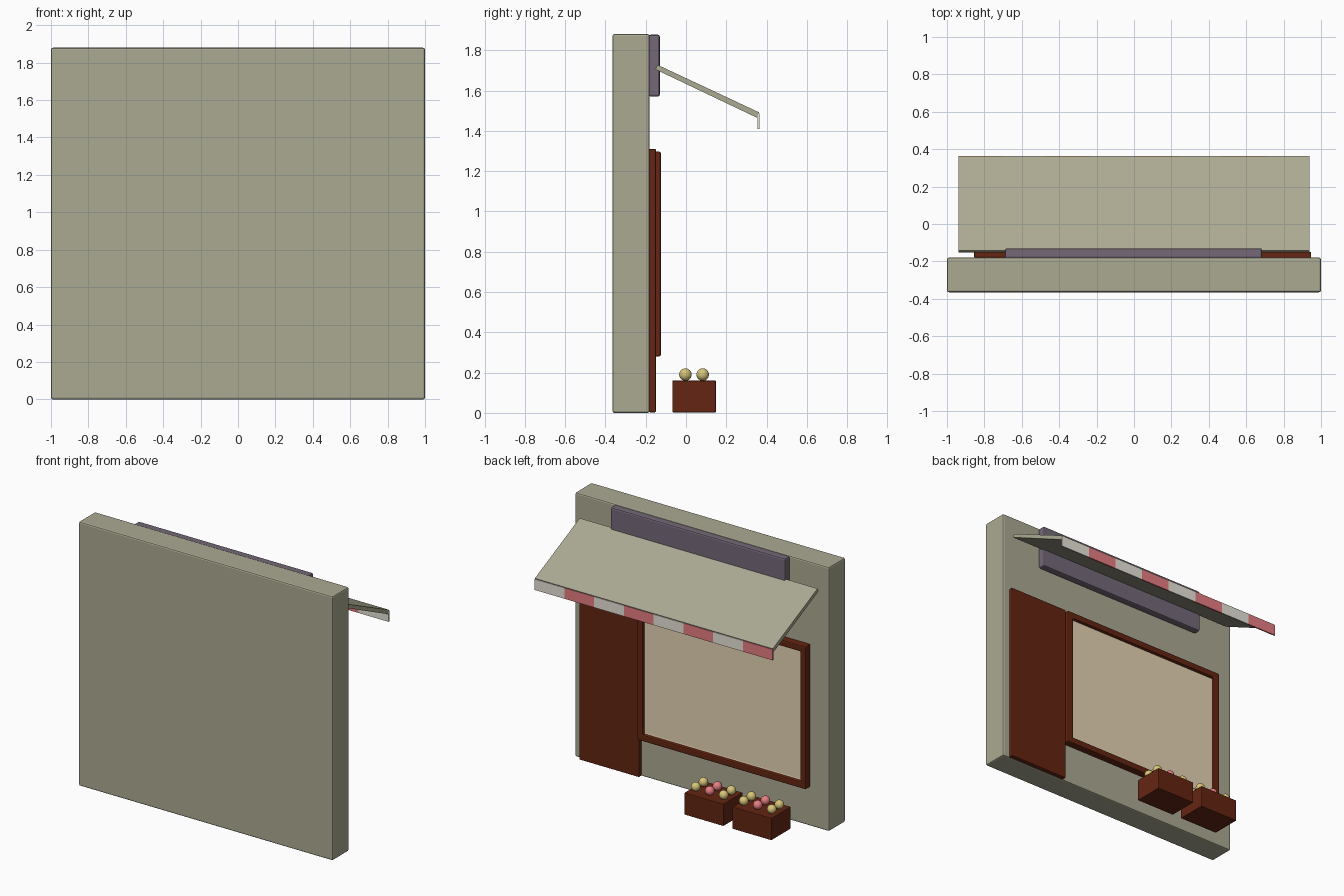
import bpy
import bmesh
import math
from mathutils import Vector

if "Cube" in bpy.data.objects:
    bpy.data.objects.remove(bpy.data.objects["Cube"])


def material(name, rgb):
    m = bpy.data.materials.new(name)
    m.use_nodes = True
    m.diffuse_color = (*rgb, 1)
    m.node_tree.nodes["Principled BSDF"].inputs["Base Color"].default_value = (*rgb, 1)
    return m


STONE = material("warm grey plaster", (0.41, 0.40, 0.29))
WOOD = material("dark red wood", (0.127, 0.0185, 0.006))
PLUM = material("plum grey", (0.175, 0.138, 0.185))
PANE = material("cream pane", (0.79, 0.66, 0.45))
RED = material("soft red", (0.85, 0.22, 0.24))
WHITE = material("off white", (0.84, 0.82, 0.73))
YELLOW = material("pale yellow", (0.68, 0.56, 0.19))


def finish(name, bm, mats, bevel=0.0):
    bmesh.ops.recalc_face_normals(bm, faces=bm.faces)
    me = bpy.data.meshes.new(name)
    bm.to_mesh(me)
    bm.free()
    for m in mats:
        me.materials.append(m)
    ob = bpy.data.objects.new(name, me)
    bpy.context.collection.objects.link(ob)
    if bevel:
        mod = ob.modifiers.new("soft edges", "BEVEL")
        mod.width = bevel
        mod.segments = 2
    return ob


def box_bm(lo, hi):
    lo, hi = Vector(lo), Vector(hi)
    bm = bmesh.new()
    bmesh.ops.create_cube(bm, size=1)
    bmesh.ops.scale(bm, vec=hi - lo, verts=bm.verts)
    bmesh.ops.translate(bm, vec=(lo + hi) / 2, verts=bm.verts)
    return bm


def box(name, lo, hi, mat, bevel=0.0):
    return finish(name, box_bm(lo, hi), [mat], bevel)


# Wall, sign board and door
box("wall", (-1, -0.365, 0), (1, -0.18, 1.88), STONE, 0.01)
box("sign_board", (-0.69, -0.185, 1.57), (0.685, -0.13, 1.877), PLUM, 0.01)
box("door", (0.475, -0.185, 0.003), (0.947, -0.149, 1.31), WOOD, 0.006)

# Window: a block whose outward face is inset and pushed back to form the pane
bm = box_bm((-0.855, -0.182, 0.28), (0.475, -0.125, 1.297))
bm.faces.ensure_lookup_table()
front = max(bm.faces, key=lambda f: f.calc_center_median().y)
bmesh.ops.inset_region(bm, faces=[front], thickness=0.046, use_even_offset=True)
step = bmesh.ops.extrude_discrete_faces(bm, faces=[front])["faces"][0]
bmesh.ops.translate(bm, vec=(0, -0.022, 0), verts=step.verts)
step.material_index = 1
finish("window", bm, [WOOD, PANE], 0.008)

# Awning sheet: sloping profile swept along x
HALF = 0.937
bm = bmesh.new()
profile = [(-0.152, 1.705), (-0.142, 1.728), (0.362, 1.492), (0.352, 1.465)]
sheet = bm.faces.new([bm.verts.new((-HALF, y, z)) for y, z in profile])
swept = bmesh.ops.extrude_face_region(bm, geom=[sheet])["geom"]
bmesh.ops.translate(bm, vec=(2 * HALF, 0, 0),
                    verts=[g for g in swept if isinstance(g, bmesh.types.BMVert)])
finish("awning", bm, [STONE])

# Striped valance hanging from the awning edge
STRIPES = 8
width = 2 * HALF / STRIPES
for i in range(STRIPES):
    x = HALF - i * width
    box(f"valance_stripe_{i + 1}", (x - width, 0.354, 1.41), (x, 0.364, 1.487),
        (WHITE, RED)[i % 2])

# Two crates, each with three pairs of fruit
for n, cx in enumerate((-0.245, -0.623), 1):
    box(f"crate_{n}", (cx - 0.153, -0.068, 0.003), (cx + 0.153, 0.148, 0.16), WOOD, 0.003)
    for col, mat in zip((-1, 0, 1), (YELLOW, RED, YELLOW)):
        for row, y in enumerate((-0.003, 0.083), 1):
            bm = bmesh.new()
            bmesh.ops.create_uvsphere(bm, u_segments=20, v_segments=12, radius=0.031)
            bmesh.ops.translate(bm, vec=(cx + col * 0.11, y, 0.19), verts=bm.verts)
            for f in bm.faces:
                f.smooth = True
            finish(f"fruit_{n}_{col + 2}_{row}", bm, [mat])
